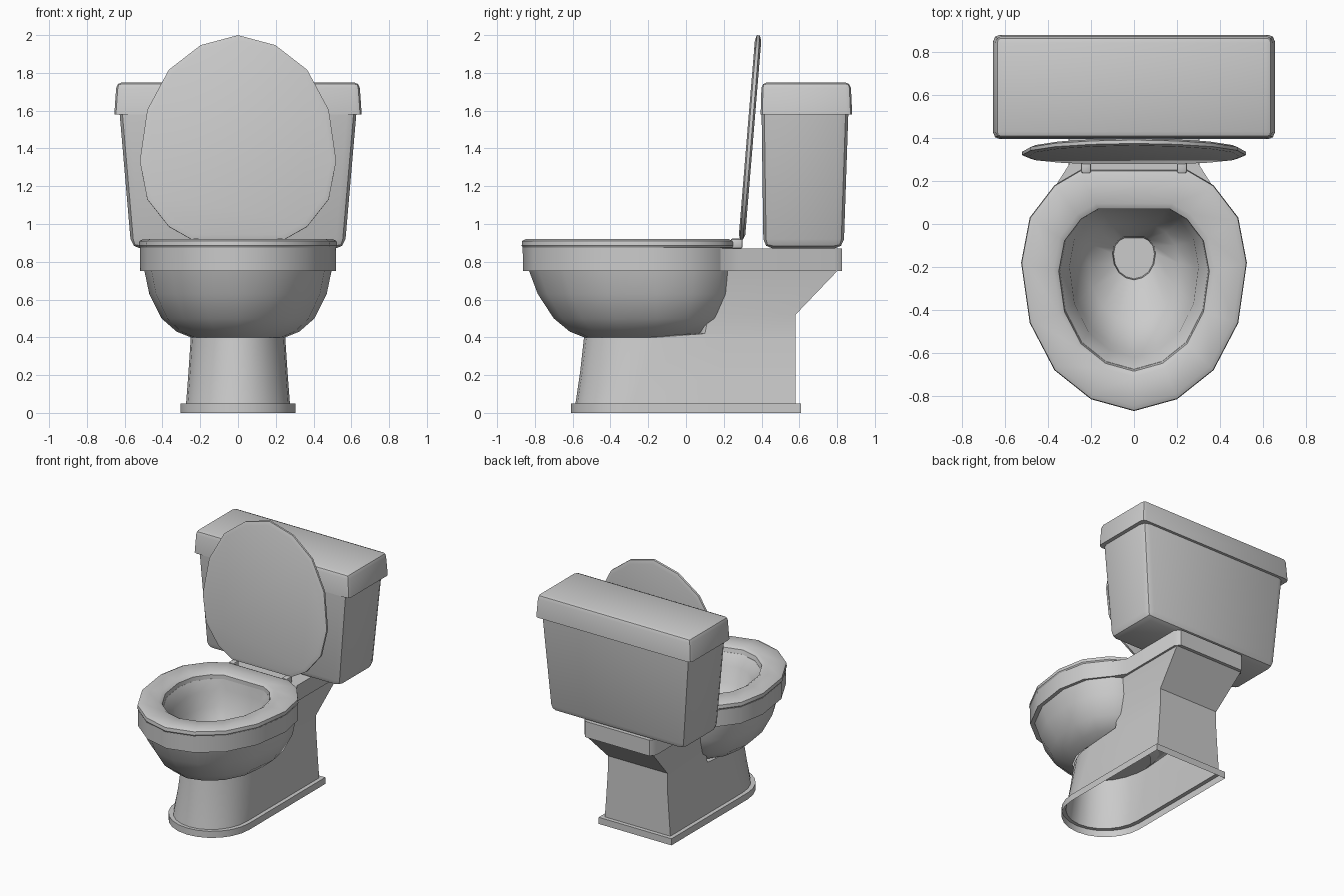
import bpy, bmesh, math

if "Cube" in bpy.data.objects:
    bpy.data.objects.remove(bpy.data.objects["Cube"])

# right half of the egg-shaped outline shared by bowl, seat and lid
EGG = [(0, -.87), (.2, -.815), (.37, -.68), (.485, -.46), (.525, -.18),
       (.485, .03), (.37, .18), (.25, .25)]


def mirror_ring(half, z):
    right = [(x, y, z) for x, y in half]
    left = [(-x, y, z) for x, y in reversed(half) if x > 0]
    return right + left


def egg(z, hw, yf, yb):
    return mirror_ring([(x * hw / .525, yf + (y + .87) / 1.12 * (yb - yf)) for x, y in EGG], z)


def u_shape(z, hw, yf, yb, depth):
    n = 6
    half = [(hw * math.sin(i * math.pi / 2 / n), yf + depth * (1 - math.cos(i * math.pi / 2 / n)))
            for i in range(n + 1)]
    return mirror_ring(half + [((hw), (yf + depth + yb) / 2), (hw, yb)], z)


def finish(name, bm, angle=38):
    bmesh.ops.recalc_face_normals(bm, faces=bm.faces)
    me = bpy.data.meshes.new(name)
    bm.to_mesh(me)
    bm.free()
    ob = bpy.data.objects.new(name, me)
    bpy.context.collection.objects.link(ob)
    bpy.ops.object.select_all(action='DESELECT')
    ob.select_set(True)
    bpy.context.view_layer.objects.active = ob
    bpy.ops.object.shade_smooth_by_angle(angle=math.radians(angle))
    return ob


def loft(name, rings, cap_start=False, cap_end=False, closed=False):
    bm = bmesh.new()
    vs = [[bm.verts.new(p) for p in r] for r in rings]
    pairs = list(zip(vs, vs[1:])) + ([(vs[-1], vs[0])] if closed else [])
    for a, b in pairs:
        n = len(a)
        for i in range(n):
            j = (i + 1) % n
            bm.faces.new((a[i], a[j], b[j], b[i]))
    if cap_start:
        bm.faces.new(vs[0])
    if cap_end:
        bm.faces.new(vs[-1])
    return finish(name, bm)


def rounded_block(name, bottom, top, width, sharp_z=None, cx=0):
    """Tapered box; each end is (z, half width, y0, y1). Edges at sharp_z stay sharp."""
    bm = bmesh.new()
    r = [[bm.verts.new((cx + sx * hw, y, z)) for sx, y in ((-1, y0), (1, y0), (1, y1), (-1, y1))]
         for z, hw, y0, y1 in (bottom, top)]
    bm.faces.new(r[0])
    bm.faces.new(r[1])
    for i in range(4):
        j = (i + 1) % 4
        bm.faces.new((r[0][i], r[0][j], r[1][j], r[1][i]))
    edges = [e for e in bm.edges if not all(v.co.z == r[0][0].co.z and sharp_z == 'bottom'
             or v.co.z == r[1][0].co.z and sharp_z == 'top' for v in e.verts)]
    bmesh.ops.bevel(bm, geom=edges, offset=width, segments=2, profile=.5, affect='EDGES')
    return finish(name, bm)


# hollow pedestal with foot plinth, rising behind the bowl to the tank shelf
loft("pedestal", [
    u_shape(0, .305, -.61, .61, .31), u_shape(.05, .305, -.61, .61, .31),
    u_shape(.05, .275, -.585, .58, .30), u_shape(.22, .262, -.56, .58, .34),
    u_shape(.40, .25, -.54, .58, .38), u_shape(.42, .25, .06, .58, .04),
    u_shape(.52, .25, .08, .58, .04), u_shape(.75, .285, .12, .80, .04)])

# shelf carrying the tank
SHELF = [(.37, .17), (.30, .28), (.30, .785), (.27, .825)]
loft("tank_shelf", [mirror_ring(SHELF, z) for z in (.75, .87)], True, True)

# bowl: outside, rim, then inside down to the drain
loft("bowl", [egg(*r) for r in (
    (.40, .25, -.54, 0), (.43, .325, -.615, .11), (.50, .405, -.70, .185),
    (.63, .47, -.785, .235), (.75, .495, -.83, .25), (.75, .52, -.862, .25),
    (.875, .52, -.865, .25), (.875, .345, -.675, .07), (.80, .30, -.62, .065),
    (.68, .285, -.59, .04), (.56, .21, -.46, -.01), (.48, .10, -.26, -.06),
    (.44, .095, -.255, -.065))], cap_end=True)

# seat ring
loft("seat", [egg(*r) for r in (
    (.87, .515, -.86, .24), (.885, .525, -.87, .25), (.91, .522, -.867, .247),
    (.921, .50, -.845, .225), (.921, .375, -.71, .095), (.905, .35, -.685, .07),
    (.87, .345, -.675, .07))], closed=True)

# raised lid
lid = loft("lid", [egg(*r) for r in (
    (0, .495, -1.055, -.025), (.008, .52, -1.084, 0),
    (.024, .52, -1.084, 0), (.034, .495, -1.055, -.025))], True, True)
lid.location = (0, .278, .92)
lid.rotation_euler.x = math.radians(-94.7)

# hinges
for side, cx in (("left", -.223), ("right", .223)):
    rounded_block("hinge_" + side, (.87, .023, .235, .30), (.922, .023, .235, .30), .01, cx=cx)

# tank and its cover
rounded_block("tank", (.87, .565, .41, .835), (1.6, .628, .40, .86), .05, 'top')
rounded_block("tank_cover", (1.58, .655, .395, .88), (1.75, .643, .40, .872), .03, 'bottom')
